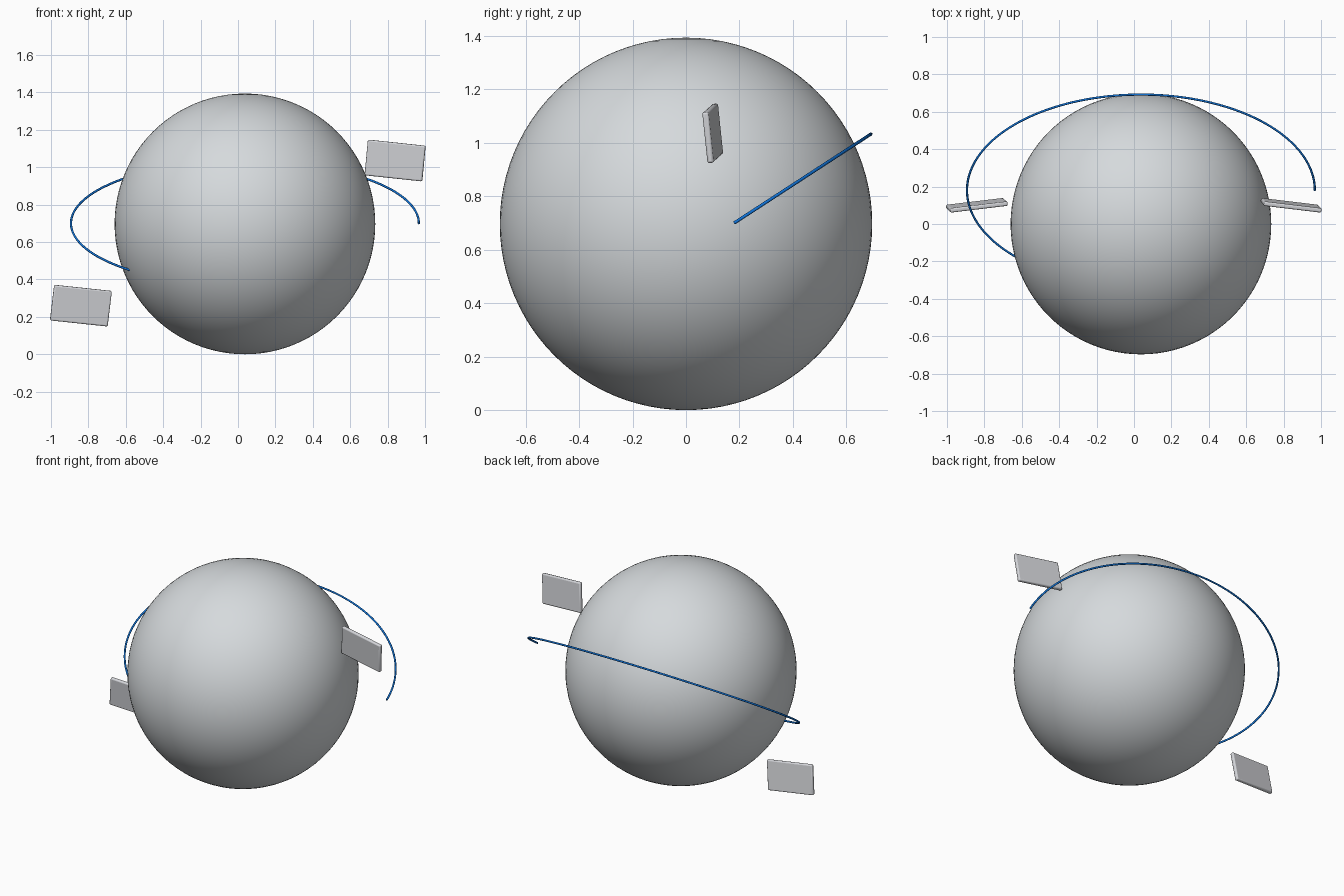
import bpy
from math import sin, cos, radians
from mathutils import Vector, Matrix

if "Cube" in bpy.data.objects:
    bpy.data.objects.remove(bpy.data.objects["Cube"], do_unlink=True)


def make_material(name, rgb):
    mat = bpy.data.materials.new(name)
    mat.use_nodes = True
    mat.diffuse_color = (*rgb, 1)
    mat.node_tree.nodes["Principled BSDF"].inputs["Base Color"].default_value = (*rgb, 1)
    return mat


ball_grey = make_material("cool light grey", (0.67, 0.70, 0.72))
plate_grey = make_material("plate grey", (0.66, 0.67, 0.70))
blue = make_material("blue", (0.005, 0.175, 0.70))

CENTRE = Vector((0.037, 0, 0.697))

# Large ball
bpy.ops.mesh.primitive_uv_sphere_add(segments=96, ring_count=48, radius=0.697, location=CENTRE)
ball = bpy.context.object
ball.name = "ball"
ball.data.materials.append(ball_grey)
bpy.ops.object.shade_smooth()


# Thin rounded plates
def add_plate(name, location, long_axis, up_hint):
    u = Vector(long_axis).normalized()
    hint = Vector(up_hint)
    v = (hint - u * hint.dot(u)).normalized()
    axes = Matrix((u, v.cross(u), v)).transposed().to_4x4()
    bpy.ops.mesh.primitive_cube_add(size=1)
    plate = bpy.context.object
    plate.name = name
    plate.data.transform(Matrix.Diagonal((0.312, 0.024, 0.192, 1)))
    plate.matrix_world = Matrix.Translation(location) @ axes
    bevel = plate.modifiers.new("rounded_edges", "BEVEL")
    bevel.width = 0.008
    bevel.segments = 3
    plate.data.materials.append(plate_grey)
    bpy.ops.object.shade_smooth_by_angle(angle=radians(35))


add_plate("left_plate", (0.84, 0.10, 1.036), (0.3, -0.036, -0.032), (0.02, -0.02, 0.188))
add_plate("right_plate", (-0.84, 0.10, 0.26), (0.3, 0.036, -0.032), (0.02, -0.02, 0.188))

# Tilted orbit wire, an open elliptical arc whose far end sinks into the ball
curve = bpy.data.curves.new("orbit_wire", "CURVE")
curve.dimensions = "3D"
curve.bevel_depth = 0.006
curve.bevel_resolution = 2
curve.use_fill_caps = True
steps, sweep = 120, radians(240)
spline = curve.splines.new("POLY")
spline.points.add(steps)
for i, point in enumerate(spline.points):
    a = sweep * i / steps
    point.co = (CENTRE.x + 0.93 * cos(a), 0.18 + 0.512 * sin(a), 0.70 + 0.333 * sin(a), 1)
spline.use_smooth = True
curve.materials.append(blue)
wire = bpy.data.objects.new("orbit_wire", curve)
bpy.context.collection.objects.link(wire)
